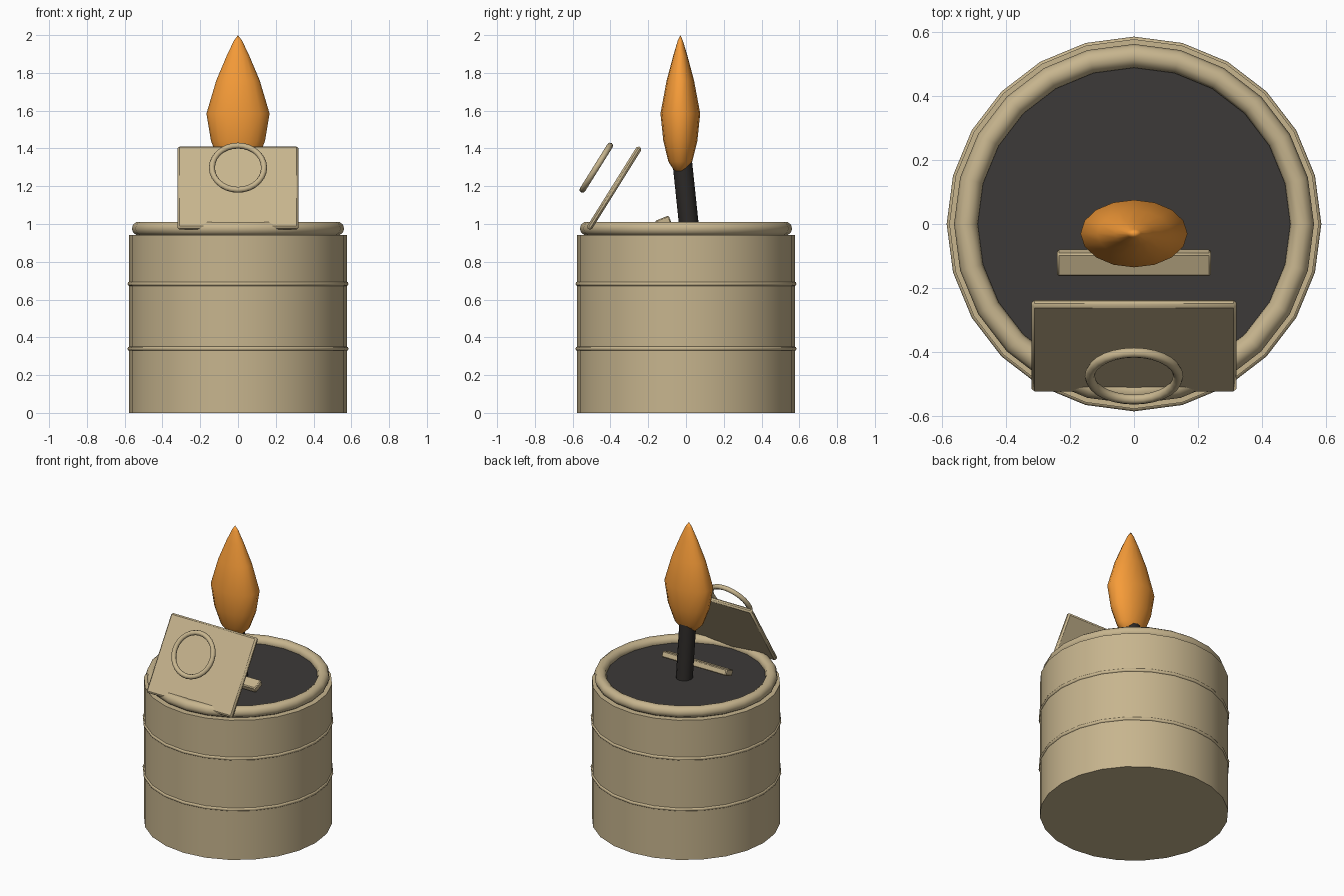
import bpy
import bmesh
from math import radians, cos, sin, tau

if "Cube" in bpy.data.objects:
    bpy.data.objects.remove(bpy.data.objects["Cube"])


def material(name, rgb):
    m = bpy.data.materials.new(name)
    m.diffuse_color = (*rgb, 1)
    m.use_nodes = True
    m.node_tree.nodes["Principled BSDF"].inputs["Base Color"].default_value = m.diffuse_color
    return m


TAN = material("tan_metal", (0.57, 0.46, 0.27))
DARK = material("dark_fill", (0.045, 0.042, 0.04))
WICK = material("wick_black", (0.025, 0.022, 0.02))
FLAME = material("flame_orange", (0.92, 0.33, 0.04))


def finish(name, mat, angle=35):
    ob = bpy.context.object
    ob.name = name
    ob.data.materials.append(mat)
    bpy.ops.object.shade_smooth_by_angle(angle=radians(angle))
    return ob


def cylinder(name, mat, r, z0, z1, sides=24):
    bpy.ops.mesh.primitive_cylinder_add(vertices=sides, radius=r, depth=z1 - z0,
                                        location=(0, 0, (z0 + z1) / 2))
    return finish(name, mat)


def torus(name, mat, major, minor, loc, seg=24, ring=8, tilt=0):
    bpy.ops.mesh.primitive_torus_add(major_radius=major, minor_radius=minor,
                                     major_segments=seg, minor_segments=ring,
                                     location=loc, rotation=(tilt, 0, 0))
    return finish(name, mat, 60)


def box(name, mat, size, loc, tilt, bevel):
    bpy.ops.mesh.primitive_cube_add(size=1, location=loc, rotation=(tilt, 0, 0))
    ob = bpy.context.object
    ob.scale = size
    bpy.ops.object.transform_apply(location=False, rotation=False, scale=True)
    mod = ob.modifiers.new("bevel", 'BEVEL')
    mod.width, mod.segments = bevel, 1
    return finish(name, mat)


# can: body, two pressed beads, rolled rim, dark filling
cylinder("can_body", TAN, 0.577, 0, 0.942)
for i, z in enumerate((0.34, 0.683)):
    torus(f"can_bead_{i + 1}", TAN, 0.573, 0.012, (0, 0, z))
torus("can_rim", TAN, 0.525, 0.037, (0, 0, 0.976), ring=10)
cylinder("fuel_surface", DARK, 0.51, 0.93, 0.97)

# leaning wick
wick = cylinder("wick", WICK, 0.052, 0.95, 1.33, 12)
wick.location = (0, 0, 1.14)
wick.rotation_euler = (radians(6), 0, 0)

# flattened flame, lathed from a teardrop profile
profile = [(0.05, 1.28), (0.10, 1.33), (0.143, 1.44), (0.167, 1.585),
           (0.115, 1.76), (0.06, 1.89), (0.022, 1.97)]
N = 16
bm = bmesh.new()
rings = [[bm.verts.new((r * cos(tau * k / N), -0.03 + 0.63 * r * sin(tau * k / N), z))
          for k in range(N)] for r, z in profile]
bottom = bm.verts.new((0, -0.03, 1.265))
tip = bm.verts.new((0, -0.03, 2.0))
for k in range(N):
    j = (k + 1) % N
    for a, b in zip(rings, rings[1:]):
        bm.faces.new((a[k], a[j], b[j], b[k]))
    bm.faces.new((rings[0][j], rings[0][k], bottom))
    bm.faces.new((rings[-1][k], rings[-1][j], tip))
mesh = bpy.data.meshes.new("flame")
bm.to_mesh(mesh)
bm.free()
flame = bpy.data.objects.new("flame", mesh)
bpy.context.collection.objects.link(flame)
bpy.ops.object.select_all(action='DESELECT')
flame.select_set(True)
bpy.context.view_layer.objects.active = flame
finish("flame", FLAME, 60)

# raised lid flap, pull ring and hinge bar
box("lid_flap", TAN, (0.64, 0.03, 0.512), (0, -0.38, 1.19), radians(-32), 0.01)
torus("pull_ring", TAN, 0.138, 0.016, (0, -0.475, 1.298), seg=28, tilt=radians(58))
box("hinge_bar", TAN, (0.48, 0.078, 0.04), (0, -0.121, 1.012), radians(22), 0.006)
